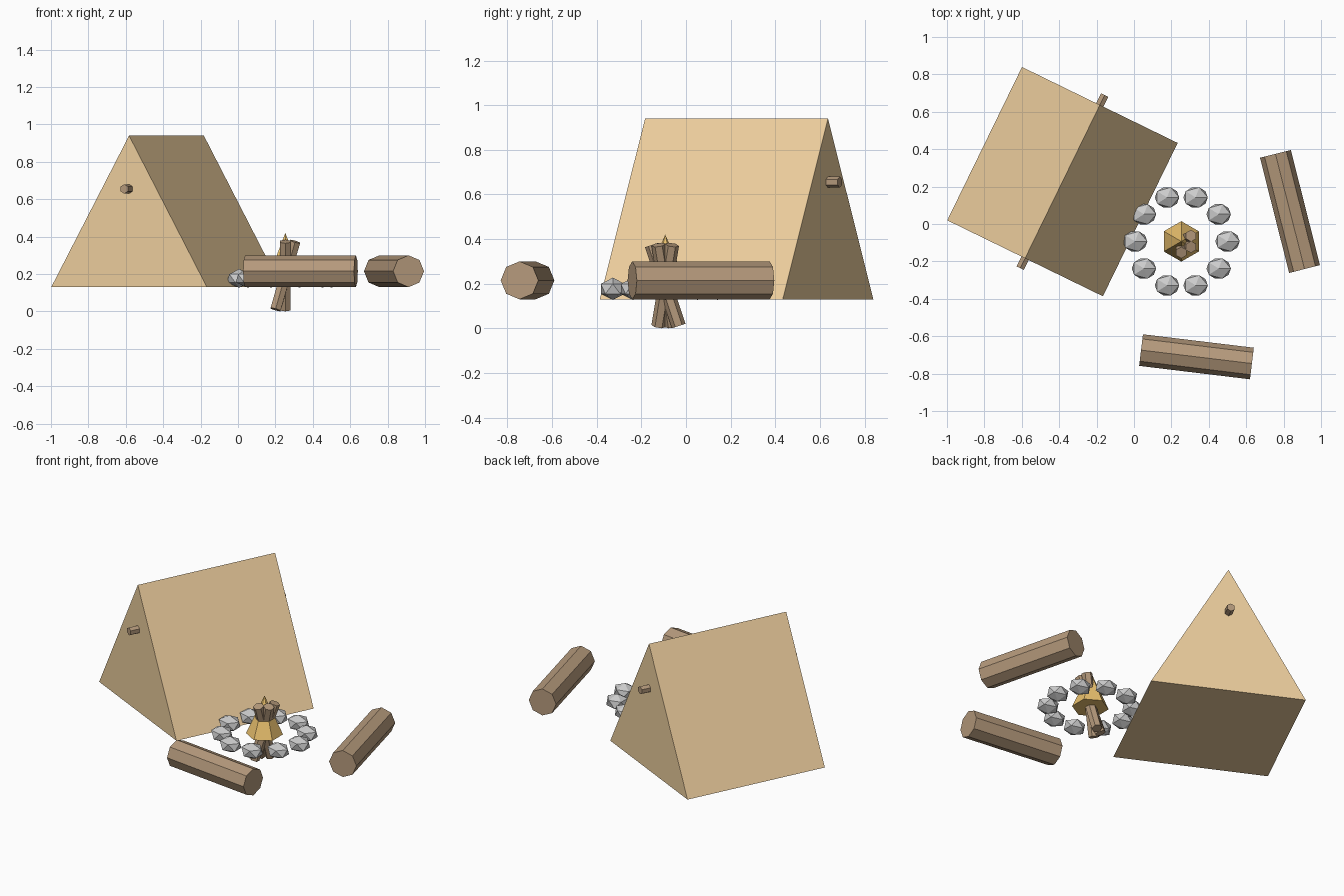
import bpy, math
from mathutils import Vector, Matrix

if "Cube" in bpy.data.objects:
    bpy.data.objects.remove(bpy.data.objects["Cube"])


def material(name, rgb):
    m = bpy.data.materials.new(name)
    m.diffuse_color = (*rgb, 1)
    m.use_nodes = True
    m.node_tree.nodes["Principled BSDF"].inputs["Base Color"].default_value = m.diffuse_color
    return m


CANVAS = material("canvas", (0.85, 0.62, 0.34))
WOOD = material("wood", (0.46, 0.32, 0.20))
FLAME = material("flame", (0.85, 0.55, 0.16))


def log(name, centre, direction, length, radius, sides):
    """Straight faceted log along a direction."""
    d = Vector(direction).normalized()
    side = Vector((0, 0, 1)).cross(d)
    side = side.normalized()
    rot = Matrix((side, d.cross(side), d)).transposed().to_euler()
    bpy.ops.mesh.primitive_cylinder_add(vertices=sides, radius=radius, depth=length,
                                        location=centre, rotation=rot)
    ob = bpy.context.object
    ob.name = name
    ob.data.materials.append(WOOD)
    return ob


# Tent: triangular prism turned about z
half_w, half_l, z0, z1 = 0.463, 0.456, 0.13, 0.94
turn = math.radians(-26)
tent_at = Vector((-0.3825, 0.2265, 0))
verts = [(x, y, z) for y in (-half_l, half_l)
         for x, z in ((-half_w, z0), (half_w, z0), (0, z1))]
faces = [(0, 1, 2), (5, 4, 3), (0, 3, 4, 1), (1, 4, 5, 2), (2, 5, 3, 0)]
mesh = bpy.data.meshes.new("tent")
mesh.from_pydata(verts, [], faces)
tent = bpy.data.objects.new("tent", mesh)
bpy.context.collection.objects.link(tent)
tent.location = tent_at
tent.rotation_euler.z = turn
mesh.materials.append(CANVAS)

# Tent pole poking out at both ends
log("tent_pole", tent_at + Vector((0, 0, 0.655)),
    (-math.sin(turn), math.cos(turn), 0), 1.03, 0.025, 6)

# Bench logs
for name, at, deg, length in (("front_bench_log", (0.334, -0.71, 0.215), -6.9, 0.597),
                              ("side_bench_log", (0.834, 0.067, 0.215), -75.8, 0.635)):
    a = math.radians(deg)
    log(name, at, (math.cos(a), math.sin(a), 0), length, 0.085, 8)

# Stone ring
fire_x, fire_y = 0.253, -0.093
for i in range(10):
    a = i * math.tau / 10
    bpy.ops.mesh.primitive_ico_sphere_add(
        subdivisions=1, radius=1,
        location=(fire_x + 0.247 * math.cos(a), fire_y + 0.247 * math.sin(a), 0.177))
    stone = bpy.context.object
    stone.name = f"fire_stone_{i + 1}"
    stone.scale = (0.073, 0.063, 0.05)

# Crossed firewood
tilt = 0.32
for i in range(3):
    a = math.radians(-90 + 60 * i)
    log(f"firewood_{i + 1}", (fire_x, fire_y, 0.192),
        (math.sin(tilt) * math.cos(a), math.sin(tilt) * math.sin(a), math.cos(tilt)),
        0.383, 0.032, 6)

# Flame cone
bpy.ops.mesh.primitive_cone_add(vertices=6, radius1=0.108, depth=0.245,
                                location=(fire_x, fire_y, 0.2975))
flame = bpy.context.object
flame.name = "flame"
flame.data.materials.append(FLAME)
